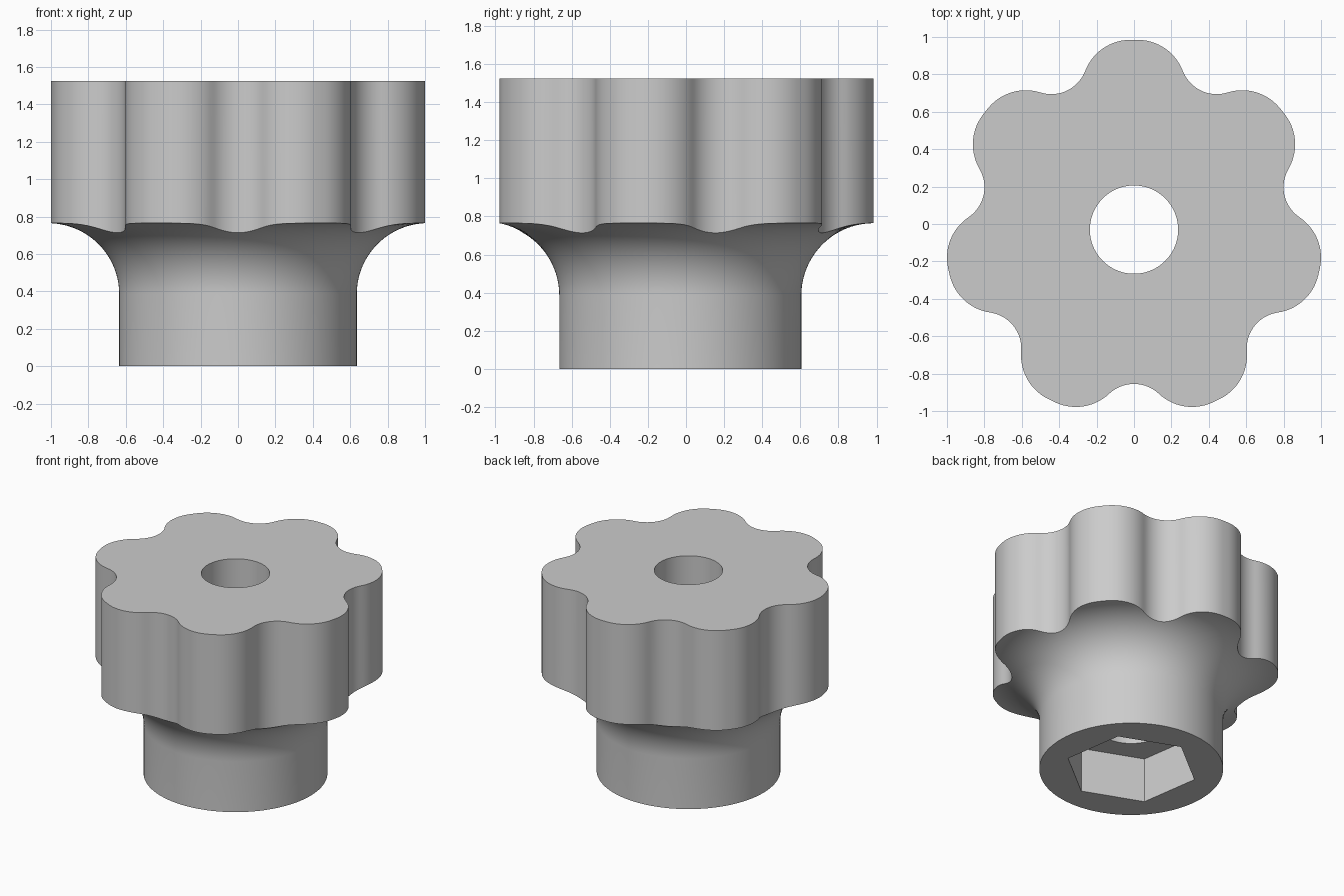
import bpy, bmesh
from math import sin, cos, atan2, hypot, pi, radians, sqrt

cube = bpy.data.objects.get("Cube")
if cube:
    bpy.data.objects.remove(cube, do_unlink=True)

AXIS_Y = -0.03                  # centre of the knob in y
LOBES = 7
TIP_R, LOBE_R = 1.015, 0.26     # lobe tip radius and lobe rounding
VALLEY_R, VALLEY_ARC = 0.825, 0.193
STEM_R, FLARE = 0.635, 0.38
FLARE_TOP, TOP = 0.765, 1.525
STEP = 2 * pi / LOBES

grey = bpy.data.materials.new("grey_plastic")
grey.use_nodes = True
grey.diffuse_color = (0.6, 0.6, 0.6, 1)
grey.node_tree.nodes["Principled BSDF"].inputs["Base Color"].default_value = (0.6, 0.6, 0.6, 1)


def half_lobe():
    """Polar points from lobe tip to valley, lobe pointing along angle 0."""
    offset = radians(1.4)
    c, r = TIP_R - LOBE_R, VALLEY_R + VALLEY_ARC
    lx, ly = c * cos(offset), c * sin(offset)
    vx, vy = r * cos(STEP / 2), r * sin(STEP / 2)
    tangent = atan2(vy - ly, vx - lx)
    pts = [(TIP_R, 0.0)]
    n = 14
    for i in range(n + 1):
        a = offset + (tangent - offset) * i / n
        pts.append((lx + LOBE_R * cos(a), ly + LOBE_R * sin(a)))
    start, end = tangent + pi, pi + STEP / 2
    n = 9
    for i in range(1, n + 1):
        a = start + (end - start) * i / n
        pts.append((vx + VALLEY_ARC * cos(a), vy + VALLEY_ARC * sin(a)))
    return [(hypot(x, y), atan2(y, x)) for x, y in pts]


def outline():
    half = half_lobe()
    lobe = [(r, -a) for r, a in reversed(half[1:-1])] + half
    return [(r, a + pi / 2 + k * STEP) for k in range(LOBES) for r, a in lobe]


def flare_z(r):
    return FLARE_TOP - FLARE + sqrt(max(0, FLARE ** 2 - (TIP_R - r) ** 2))


def make_object(name, bm):
    bmesh.ops.recalc_face_normals(bm, faces=bm.faces)
    mesh = bpy.data.meshes.new(name)
    bm.to_mesh(mesh)
    bm.free()
    mesh.materials.append(grey)
    obj = bpy.data.objects.new(name, mesh)
    bpy.context.collection.objects.link(obj)
    return obj


def knob_body():
    bm = bmesh.new()
    edge = outline()

    def ring(fn):
        verts = []
        for r, a in edge:
            rr, z = fn(r)
            verts.append(bm.verts.new((rr * cos(a), rr * sin(a) + AXIS_Y, z)))
        return verts

    def flare_point(t):
        # even steps of arc angle between the stem and the lobed edge
        def fn(r):
            a = t * math_acos((TIP_R - r) / FLARE)
            rr = TIP_R - FLARE * cos(a)
            return rr, flare_z(rr)
        return fn

    rings = [ring(lambda r: (STEM_R, 0.0))]
    n = 20
    rings += [ring(flare_point(i / n)) for i in range(n + 1)]
    rings.append(ring(lambda r: (r, TOP)))
    count = len(edge)
    for low, high in zip(rings, rings[1:]):
        for i in range(count):
            j = (i + 1) % count
            bm.faces.new((low[i], low[j], high[j], high[i]))
    bm.faces.new(list(reversed(rings[0])))
    bm.faces.new(rings[-1])
    return make_object("lobed_knob", bm)


def math_acos(c):
    c = max(-1, min(1, c))
    return atan2(sqrt(1 - c * c), c)


def prism_cutter(name, sides, radius, z0, z1, turn):
    bm = bmesh.new()
    bmesh.ops.create_cone(bm, cap_ends=True, segments=sides, radius1=radius,
                          radius2=radius, depth=z1 - z0)
    for v in bm.verts:
        x, y = v.co.x, v.co.y
        a = atan2(y, x) + turn
        v.co = (radius * cos(a), radius * sin(a) + AXIS_Y, v.co.z + (z0 + z1) / 2)
    obj = make_object(name, bm)
    obj.hide_render = True
    return obj


knob = knob_body()

# Round through bore and hexagonal nut pocket (create_cone starts on the y axis)
cutters = [
    prism_cutter("bore_cutter", 96, 0.236, -0.2, TOP + 0.2, 0),
    prism_cutter("nut_pocket_cutter", 6, 0.46, -0.2, 0.34, STEP + radians(-102.86)),
]
# One corner of the pocket lines up with a lobe
corner = cutters[1].data.vertices[0].co
turn = pi / 2 - STEP - atan2(corner.y - AXIS_Y, corner.x)
for v in cutters[1].data.vertices:
    a = atan2(v.co.y - AXIS_Y, v.co.x) + turn
    v.co.x, v.co.y = 0.46 * cos(a), 0.46 * sin(a) + AXIS_Y

bpy.ops.object.select_all(action="DESELECT")
bpy.context.view_layer.objects.active = knob
knob.select_set(True)
for cutter in cutters:
    mod = knob.modifiers.new(cutter.name, "BOOLEAN")
    mod.operation, mod.solver, mod.object = "DIFFERENCE", "EXACT", cutter
    bpy.ops.object.modifier_apply(modifier=mod.name)
    bpy.data.objects.remove(cutter, do_unlink=True)

bpy.ops.object.shade_smooth_by_angle(angle=radians(30))
